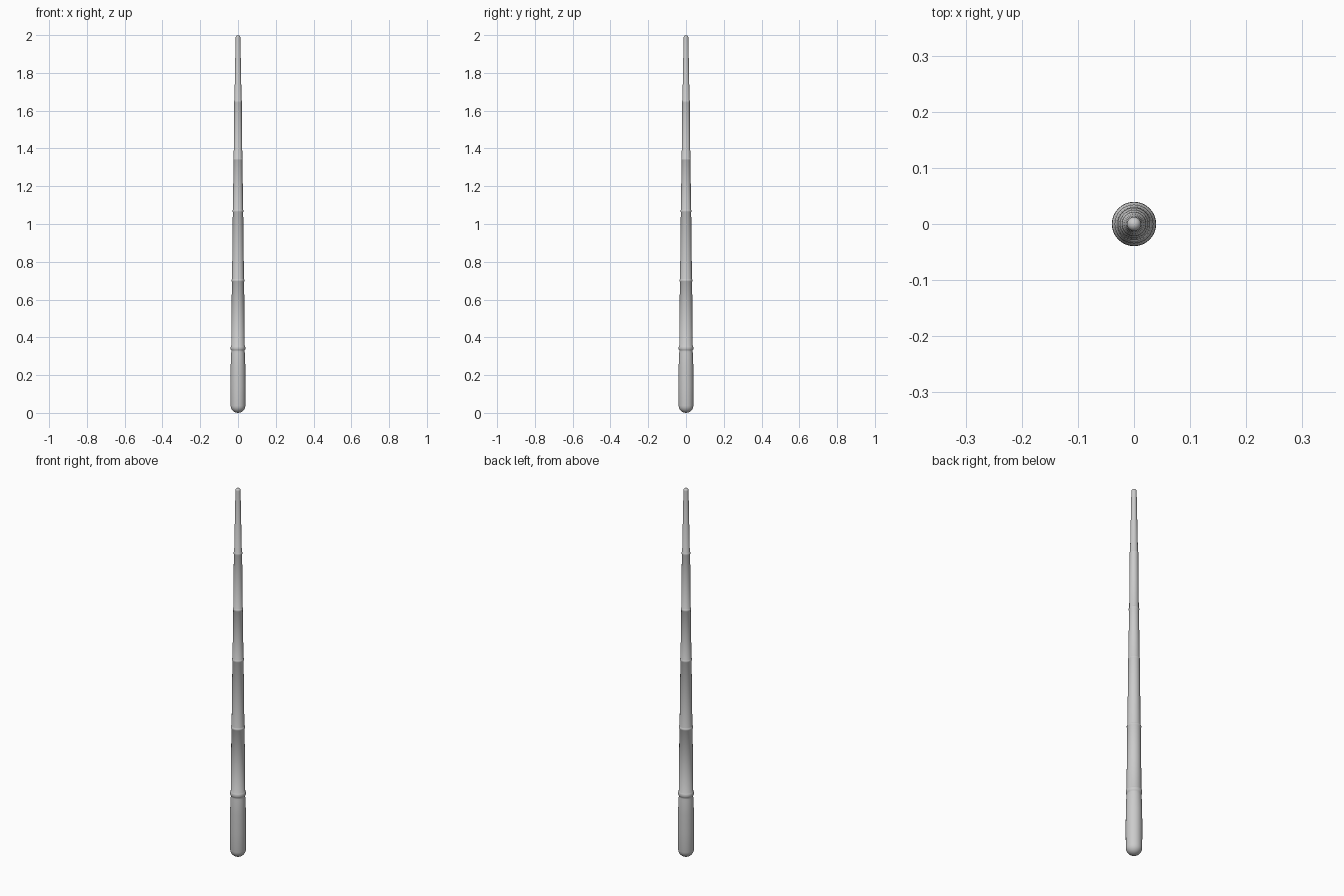
import bpy, bmesh, math

if "Cube" in bpy.data.objects:
    bpy.data.objects.remove(bpy.data.objects["Cube"])

SIDES = 32


def lathe(name, profile):
    """Revolve (radius, z) points around the z axis, poles where radius is 0."""
    bm = bmesh.new()
    verts = [bm.verts.new((r, 0, z)) for r, z in profile]
    edges = [bm.edges.new(pair) for pair in zip(verts, verts[1:])]
    bmesh.ops.spin(bm, geom=verts + edges, cent=(0, 0, 0), axis=(0, 0, 1),
                   angle=math.tau, steps=SIDES, use_merge=False)
    bmesh.ops.remove_doubles(bm, verts=bm.verts[:], dist=1e-5)
    bmesh.ops.recalc_face_normals(bm, faces=bm.faces[:])
    mesh = bpy.data.meshes.new(name)
    bm.to_mesh(mesh)
    bm.free()
    obj = bpy.data.objects.new(name, mesh)
    bpy.context.collection.objects.link(obj)
    bpy.ops.object.select_all(action='DESELECT')
    obj.select_set(True)
    bpy.context.view_layer.objects.active = obj
    bpy.ops.object.shade_smooth_by_angle(angle=math.radians(40))
    return obj


def dome(r, z, height, up):
    """Quarter-ellipse profile that closes an end."""
    pts = [(r * math.cos(a), z + up * height * math.sin(a))
           for a in (math.pi / 2 * i / 6 for i in range(7))]
    pts[-1] = (0, z + up * height)
    return pts if up > 0 else pts[::-1]


# One stepped body: rounded grip with a groove and collar at its top
profile = dome(0.039, 0.038, 0.038, -1)
profile += [(0.0395, 0.14), (0.039, 0.24), (0.0365, 0.315), (0.035, 0.325),
            (0.035, 0.331), (0.038, 0.335), (0.039, 0.340), (0.039, 0.348),
            (0.037, 0.354)]

# Tapered sections: start z, start radius, end z, end radius, lip size at end
sections = [
    (0.356, 0.0355, 0.694, 0.0325, 0.0020),
    (0.710, 0.0315, 1.062, 0.0275, 0.0015),
    (1.076, 0.0270, 1.336, 0.0235, 0.0015),
    (1.350, 0.0228, 1.640, 0.0205, 0.0008),
]
for z0, r0, z1, r1, lip in sections:
    profile += [(r0, z0), (r1, z1), (r1 + lip, z1 + 0.003),
                (r1 + lip, z1 + 0.010), (r1, z1 + 0.013)]

# Slim end section with rounded tip
profile += [(0.0188, 1.656)] + dome(0.0125, 1.987, 0.013, 1)

lathe("tapered_rod", profile)
